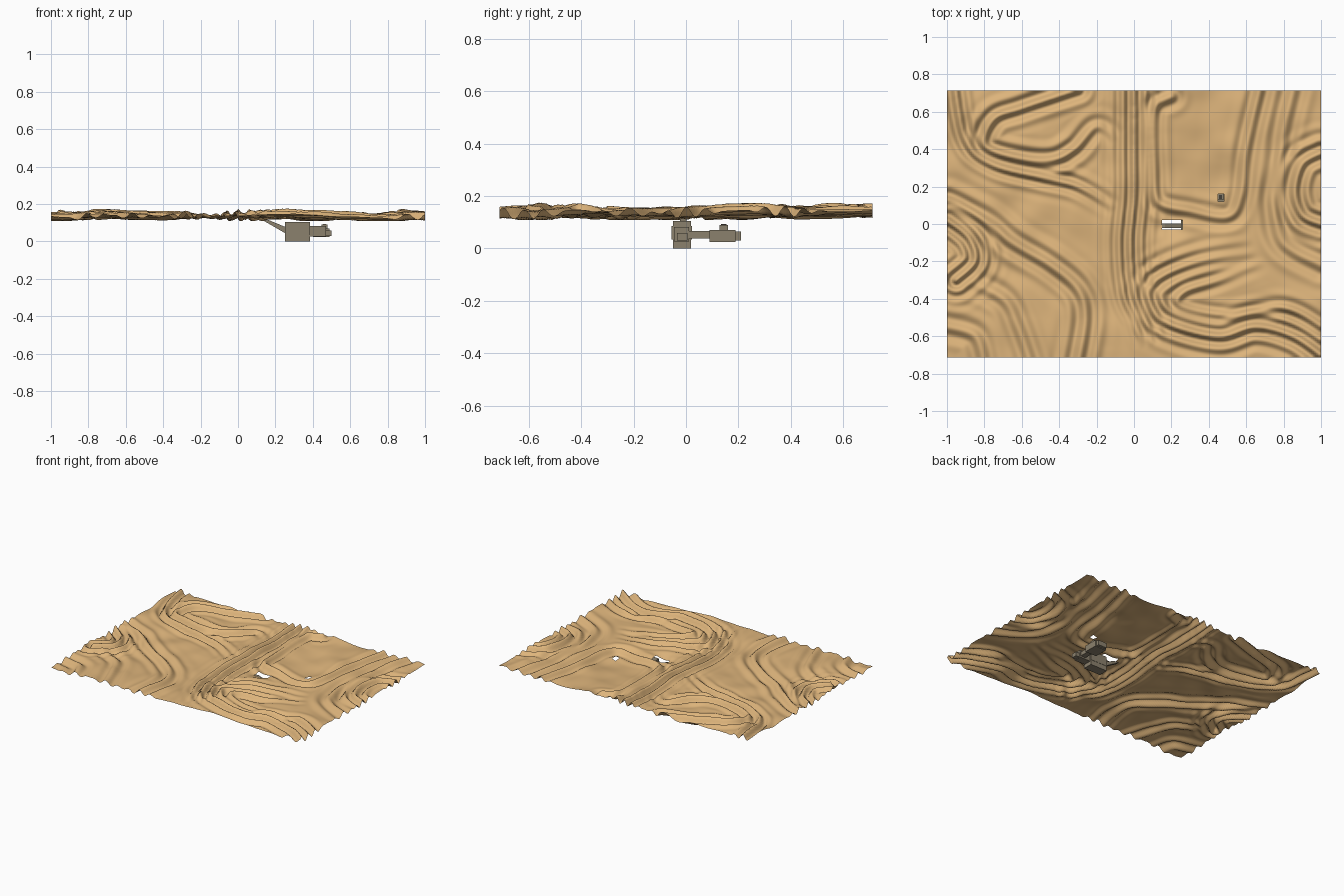
import bpy, bmesh, math
from mathutils import Vector, noise
from mathutils.kdtree import KDTree

cube = bpy.data.objects.get("Cube")
if cube:
    bpy.data.objects.remove(cube)


def material(name, color):
    mat = bpy.data.materials.new(name)
    mat.use_nodes = True
    mat.diffuse_color = (*color, 1)
    mat.node_tree.nodes["Principled BSDF"].inputs["Base Color"].default_value = (*color, 1)
    return mat


SAND = material("sand", (0.73, 0.46, 0.2))
CONCRETE = material("concrete", (0.26, 0.22, 0.155))
DARK = material("dark_hatch", (0.06, 0.05, 0.04))


def finish(bm, name, mat, smooth=False):
    for face in bm.faces:
        face.smooth = smooth
    mesh = bpy.data.meshes.new(name)
    bm.to_mesh(mesh)
    bm.free()
    mesh.materials.append(mat)
    obj = bpy.data.objects.new(name, mesh)
    bpy.context.collection.objects.link(obj)
    return obj


def box(name, x, y, z, mat=CONCRETE):
    """Axis-aligned block from (low, high) ranges."""
    bm = bmesh.new()
    bmesh.ops.create_cube(bm, size=1)
    for v in bm.verts:
        v.co = [r[0] + (r[1] - r[0]) * (c + 0.5) for r, c in zip((x, y, z), v.co)]
    return finish(bm, name, mat)


def prism(name, profile, y):
    """Side profile in x and z, extruded along y."""
    bm = bmesh.new()
    face = bm.faces.new([bm.verts.new((px, y[0], pz)) for px, pz in profile])
    extruded = bmesh.ops.extrude_face_region(bm, geom=[face])["geom"]
    moved = [g for g in extruded if isinstance(g, bmesh.types.BMVert)]
    bmesh.ops.translate(bm, verts=moved, vec=(0, y[1] - y[0], 0))
    bmesh.ops.recalc_face_normals(bm, faces=bm.faces)
    return finish(bm, name, CONCRETE)


# Dune bands: each is a train of ripples running along a smooth curve
bands = []


def catmull(a, b, c, d, steps=40):
    for i in range(steps + 1):
        t = i / steps
        yield 0.5 * (2 * b + (c - a) * t + (2 * a - 5 * b + 4 * c - d) * t ** 2
                     + (3 * b - a - 3 * c + d) * t ** 3)


def is_inside(p):
    return abs(p.x) < 0.94 and abs(p.y) < 0.68


def band(wavelength, width, strength, *points):
    pts = [Vector(p).to_3d() for p in points]
    pts = [pts[0]] + pts + [pts[-1]]
    samples = []
    for a, b, c, d in zip(pts, pts[1:], pts[2:], pts[3:]):
        samples += list(catmull(a, b, c, d))
    tree = KDTree(len(samples))
    for i, s in enumerate(samples):
        tree.insert(s, i)
    tree.balance()
    # ripples die away at ends that stop short of the border
    fades = []
    for i in range(len(samples)):
        t = i / (len(samples) - 1)
        start = min(1, t * 4) if is_inside(pts[0]) else 1
        end = min(1, (1 - t) * 4) if is_inside(pts[-1]) else 1
        fades.append(strength * start * end)
    bands.append((tree, wavelength, width, fades))


# centre
band(.06, .1, 1, (0, .8), (0, .4), (0, .15), (-.02, -.1), (0, -.35), (.06, -.5), (.1, -.65))
# upper right basin
band(.09, .07, .8, (.2, .68), (.1, .6), (.1, .3), (.13, .12), (.3, .07), (.5, .04),
     (.57, .15), (.6, .4), (.68, .75))
# upper left loops
band(.08, .08, 1, (-.3, .72), (-.6, .62), (-.75, .56), (-.8, .42), (-.65, .36),
     (-.45, .34), (-.32, .4), (-.2, .52), (-.09, .45))
band(.07, .07, .9, (-.96, .75), (-.9, .45), (-.75, .32), (-.5, .25), (-.3, .2), (-.1, .08))
# left edge
band(.06, .1, .9, (-1, .02), (-.88, -.08), (-.85, -.2), (-.95, -.3))
# lower left slopes
band(.09, .1, .8, (-1, .12), (-.8, .02), (-.65, -.1), (-.45, -.22), (-.3, -.35),
     (-.26, -.5), (-.3, -.75))
band(.1, .09, .7, (-.9, -.3), (-.7, -.4), (-.62, -.55), (-.55, -.75))
band(.1, .09, .7, (-1, -.55), (-.85, -.6), (-.8, -.75))
# lower right loops
band(.07, .1, 1, (.65, -.15), (.35, -.2), (.12, -.3), (.08, -.42), (.18, -.53),
     (.45, -.6), (.65, -.55), (.85, -.6), (1, -.7))
band(.08, .06, .8, (.7, -.2), (.45, -.3), (.27, -.36), (.25, -.44), (.5, -.49),
     (.8, -.45), (1, -.55))
# right edge
band(.07, .1, .9, (1, .38), (.9, .32), (.86, .18), (.9, .05), (1, 0))
band(.1, .1, .7, (.86, .75), (.8, .5), (.78, .3), (.75, .1), (.8, -.1), (1, -.22))


def hollow(x, y, center, size):
    return math.exp(-sum(((p - c) / s) ** 2 for p, c, s in zip((x, y), center, size)))


def dune_height(x, y):
    spot = Vector((x, y, 0))
    ripple, total = 0, 0
    for tree, wavelength, width, fades in bands:
        _, index, d = tree.find(spot)
        weight = fades[index] * math.exp(-(d / width) ** 2)
        ripple += weight * math.cos(math.tau * d / wavelength)
        total += weight
    ripple /= max(1, total)
    swell = noise.noise(Vector((x * 2.5, y * 2.5, 3))) * 0.018
    swell += noise.noise(Vector((x * 6, y * 6, 9))) * 0.012
    swell += 0.006 * y
    # sunken ground over the rooms and at the entrance
    swell -= 0.022 * hollow(x, y, (.37, .24), (.2, .25))
    swell -= 0.03 * hollow(x, y, (.2, -.01), (.08, .06))
    return max(0.109, 0.138 + swell + 0.024 * ripple)


# Sand sheet with openings for the entrance and the air shaft
holes = [((.15, .26), (-.03, .02)), ((.448, .478), (.125, .165))]
bm = bmesh.new()
bmesh.ops.create_grid(bm, x_segments=200, y_segments=142, size=1)
for v in bm.verts:
    v.co.y *= 0.713
    v.co.z = dune_height(v.co.x, v.co.y)


def in_hole(face):
    c = face.calc_center_median()
    return any(hx[0] < c.x < hx[1] and hy[0] < c.y < hy[1] for hx, hy in holes)


bmesh.ops.delete(bm, geom=[f for f in bm.faces if in_hole(f)], context="FACES")
finish(bm, "sand_dunes", SAND, smooth=True)

# Buried rooms
box("main_hall_base", (.25, .385), (-.05, .02), (0, .035))
box("main_hall", (.25, .385), (-.055, .022), (.035, .085))
box("main_hall_roof", (.25, .385), (-.05, .02), (.085, .105))
box("side_room", (.385, .47), (-.045, .012), (.027, .082))
box("side_room_end", (.47, .5), (-.035, .005), (.03, .06))
box("corridor", (.425, .465), (.012, .09), (.038, .067))
box("back_room", (.4, .49), (.09, .19), (.025, .07))
box("back_room_end", (.41, .48), (.19, .21), (.03, .065))

# Sloping entrance passage and the air shaft
prism("entrance_passage", [(.135, .112), (.165, .114), (.26, .075), (.26, .04)], (-.022, .002))
box("air_shaft", (.446, .478), (.128, .16), (.07, .09))
box("shaft_hatch", (.454, .47), (.134, .154), (.09, .093), DARK)
